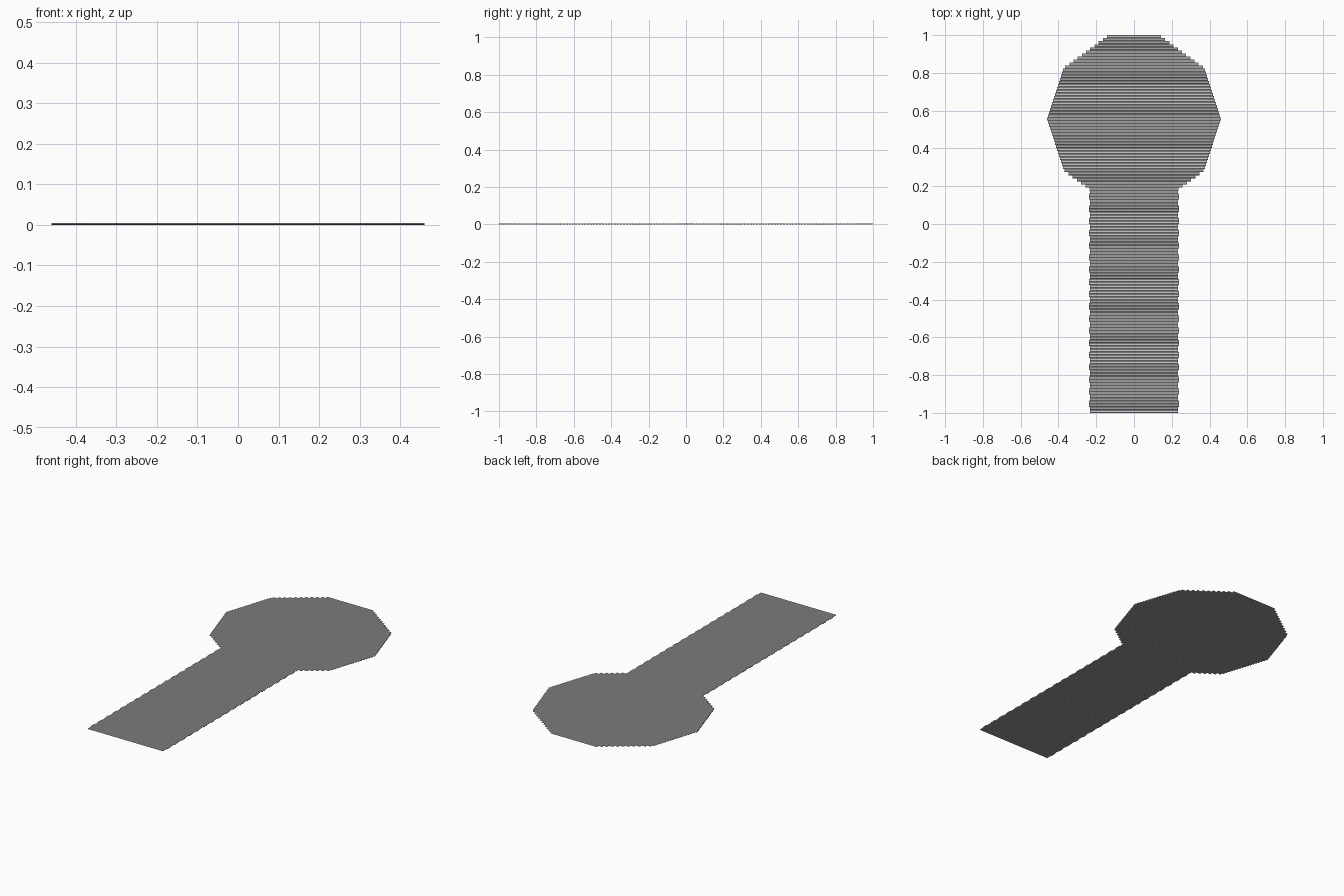
import bpy, bmesh, math

if "Cube" in bpy.data.objects:
    bpy.data.objects.remove(bpy.data.objects["Cube"])

ROWS = 124
PITCH = 2.0 / ROWS
THICK = 0.005
SHAFT = 0.235
HEAD_Y, HEAD_R = 0.555, 0.46


def half_width(y):
    # half width of a ten-sided head merged with a straight shaft
    pts = [(HEAD_R * math.cos(math.radians(a)), HEAD_Y + HEAD_R * math.sin(math.radians(a)))
           for a in (-72, -36, 0, 36, 72)]
    w = SHAFT if y < 0.3 else 0.0
    for (x0, y0), (x1, y1) in zip(pts, pts[1:]):
        if y0 <= y <= y1:
            w = max(w, x0 + (x1 - x0) * (y - y0) / (y1 - y0))
    return w or pts[-1][0]


def add_strand(bm, y, w):
    # flattened six-sided strand lying along x
    h = PITCH / 2
    section = [(-h, THICK / 2), (-h * 0.6, 0), (h * 0.6, 0),
               (h, THICK / 2), (h * 0.6, THICK), (-h * 0.6, THICK)]
    rings = [[bm.verts.new((x, y + dy, z)) for dy, z in section] for x in (-w, w)]
    for i in range(6):
        j = (i + 1) % 6
        bm.faces.new((rings[0][i], rings[0][j], rings[1][j], rings[1][i]))
    bm.faces.new(rings[0])
    bm.faces.new(rings[1])


# rows of strands filling the paddle outline
bm = bmesh.new()
for i in range(ROWS):
    y = -1 + (i + 0.5) * PITCH
    w = half_width(y)
    if w == SHAFT:
        w += 0.002 if (i // 2) % 2 else -0.002
    add_strand(bm, y, w)
bmesh.ops.recalc_face_normals(bm, faces=bm.faces)
mesh = bpy.data.meshes.new("woven_paddle")
bm.to_mesh(mesh)
bm.free()
bpy.context.collection.objects.link(bpy.data.objects.new("woven_paddle", mesh))
